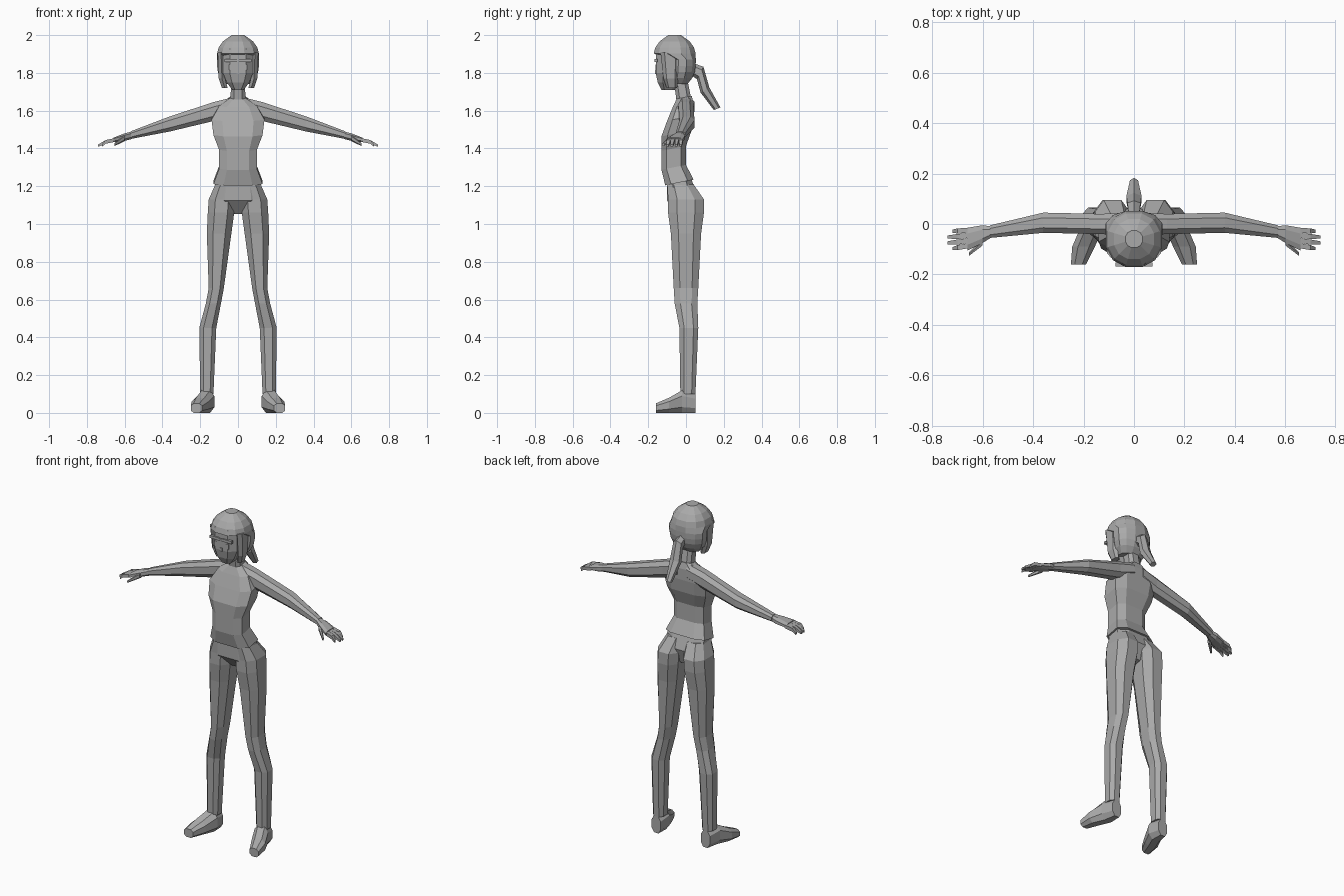
import bpy, bmesh, math
from mathutils import Vector

default_cube = bpy.data.objects.get("Cube")
if default_cube:
    bpy.data.objects.remove(default_cube)

SHADE = 0.4
grey = bpy.data.materials.new("plain grey")
grey.use_nodes = True
grey.diffuse_color = (SHADE, SHADE, SHADE, 1)
grey.node_tree.nodes["Principled BSDF"].inputs["Base Color"].default_value = grey.diffuse_color


def section(centre, across, along, sides, roundness):
    """Polygon filling the half extents; lower roundness is boxier."""
    corner = math.cos(math.pi / sides) ** roundness
    points = []
    for index in range(sides):
        angle = math.tau * (index + 0.5) / sides
        a, b = (math.copysign(abs(value) ** roundness / corner, value)
                for value in (math.cos(angle), math.sin(angle)))
        points.append(Vector(centre) + Vector(across) * a + Vector(along) * b)
    return points


def finish(name, bm, mirror):
    bmesh.ops.recalc_face_normals(bm, faces=bm.faces)
    mesh = bpy.data.meshes.new(name)
    bm.to_mesh(mesh)
    bm.free()
    mesh.materials.append(grey)
    part = bpy.data.objects.new(name, mesh)
    bpy.context.collection.objects.link(part)
    if mirror:
        part.modifiers.new("Mirror", 'MIRROR')


def skin(name, sections, mirror=False):
    """Join the sections into one closed flat-faced skin."""
    bm = bmesh.new()
    loops = [[bm.verts.new(point) for point in points] for points in sections]
    for lower, upper in zip(loops, loops[1:]):
        for index in range(len(lower)):
            before = index - 1
            bm.faces.new((lower[before], lower[index], upper[index], upper[before]))
    bm.faces.new(loops[0])
    bm.faces.new(loops[-1])
    finish(name, bm, mirror)


def column(name, rows, tilt=0.0, sides=8, roundness=0.7):
    """Upright body part; rows hold height, half width, front and back."""
    skin(name, [section((0, (front + back) / 2, height), (width, 0, 0),
                        (0, (back - front) / 2, tilt * (back - front) / 2),
                        sides, roundness)
                for height, width, front, back in rows])


def limb(name, rows, across, along, sides=8, roundness=0.8):
    """Mirrored limb; rows hold a centre and the half sizes on two axes."""
    skin(name, [section((x, y, z), Vector(across) * a, Vector(along) * b, sides, roundness)
                for x, y, z, a, b in rows], mirror=True)


def box(name, centre, size, mirror=False):
    bm = bmesh.new()
    bmesh.ops.create_cube(bm, size=1)
    bmesh.ops.scale(bm, vec=size, verts=bm.verts)
    bmesh.ops.translate(bm, vec=centre, verts=bm.verts)
    finish(name, bm, mirror)


X, Y, Z = (1, 0, 0), (0, 1, 0), (0, 0, 1)

# Torso, pelvis and neck
column("shirt", [
    (1.22, .13, -.11, .04), (1.3, .1, -.13, 0), (1.4, .1, -.13, 0),
    (1.48, .13, -.13, .03), (1.56, .14, -.1, .04), (1.63, .1, -.07, .04),
    (1.67, .04, -.05, .03)], tilt=0.2, roundness=0.6)
column("pelvis", [
    (1.06, .03, -.04, .03), (1.14, .13, -.1, .06), (1.22, .12, -.1, .03)], tilt=0.2)
column("neck", [(1.65, .04, -.05, .03), (1.8, .035, -.07, 0)])

# Legs from ankle to hip, then feet from heel to toe
limb("legs", [
    (.165, .01, .1, .035, .04), (.16, .015, .45, .045, .05),
    (.13, 0, .58, .04, .06), (.115, 0, .66, .04, .065),
    (.1, 0, .95, .065, .08), (.09, 0, 1.06, .07, .095),
    (.085, 0, 1.13, .07, .095), (.065, -.03, 1.21, .055, .07)], X, Y)
limb("feet", [
    (.165, .05, .05, .03, .05), (.17, -.02, .06, .045, .06),
    (.2, -.09, .04, .045, .04), (.22, -.16, .025, .03, .025)], X, Z)

# Arms and palms
limb("arms", [
    (.03, 0, 1.625, .045, .045), (.13, 0, 1.595, .04, .05),
    (.36, .005, 1.53, .04, .04), (.57, -.03, 1.47, .025, .02)], Y, Z)
limb("palms", [
    (.56, -.03, 1.47, .02, .02), (.6, -.04, 1.46, .035, .02),
    (.66, -.06, 1.445, .045, .012)], Y, Z)

# Fingers fan out from the palm, the outer two being shorter
for index, name in enumerate(("little", "ring", "middle", "index")):
    root = -.025 - .02 * index
    tip = .72 if name in ("little", "index") else .74
    limb(name + "_fingers", [
        (.65, root, 1.445, .01, .01),
        (.7, root * 1.1, 1.435, .01, .01),
        (tip, root * 1.15, 1.415, .006, .006)], Y, Z, sides=4)
limb("thumbs", [(.6, -.07, 1.455, .015, .015), (.655, -.12, 1.42, .007, .007)], Y, Z, sides=6)

# Face with eyes and eyewear
column("face", [
    (1.71, .03, -.13, -.06), (1.75, .06, -.15, -.03), (1.8, .08, -.16, 0),
    (1.93, .08, -.16, 0)])
box("nose", (0, -.155, 1.805), (.015, .02, .02))
box("eyes", (.038, -.155, 1.83), (.02, .012, .03), mirror=True)
box("eyewear_bars", (.04, -.16, 1.866), (.065, .016, .016), mirror=True)
box("eyewear_bridge", (0, -.16, 1.866), (.02, .01, .007))

# Hair: rounded shell, cut back below the fringe to clear the face
HAIR_MIDDLE, HAIR_Y, HAIR_RADIUS, HAIR_HEIGHT = 1.87, -.06, .112, .13
STEPS = 8
hair = []
for step in range(STEPS + 1):
    level = 2 * step / STEPS - 1
    narrowing = 0.7 if level > 0 else 0.4
    radius = HAIR_RADIUS * (1 - narrowing * abs(level) ** 3)
    front = HAIR_Y - radius if level > 0 else HAIR_Y - .03
    hair.append((HAIR_MIDDLE + HAIR_HEIGHT * level, radius, front, HAIR_Y + radius))
column("hair", hair, sides=12, roundness=0.9)
limb("side_locks", [
    (.07, -.075, 1.72, .015, .025), (.085, -.08, 1.77, .017, .035),
    (.09, -.085, 1.91, .018, .045)], X, Y, sides=6)

# Ponytail sweeping back and down
tail = [(.03, 1.82), (.075, 1.8), (.1, 1.71), (.165, 1.61)]
widths = (.02, .026, .03, .016)
slants = ((0, .03), (.015, .028), (.02, .012), (.015, .006))
skin("ponytail", [section((0, y, z), (width, 0, 0), (0, *slant), 6, 1)
                  for (y, z), width, slant in zip(tail, widths, slants)])
